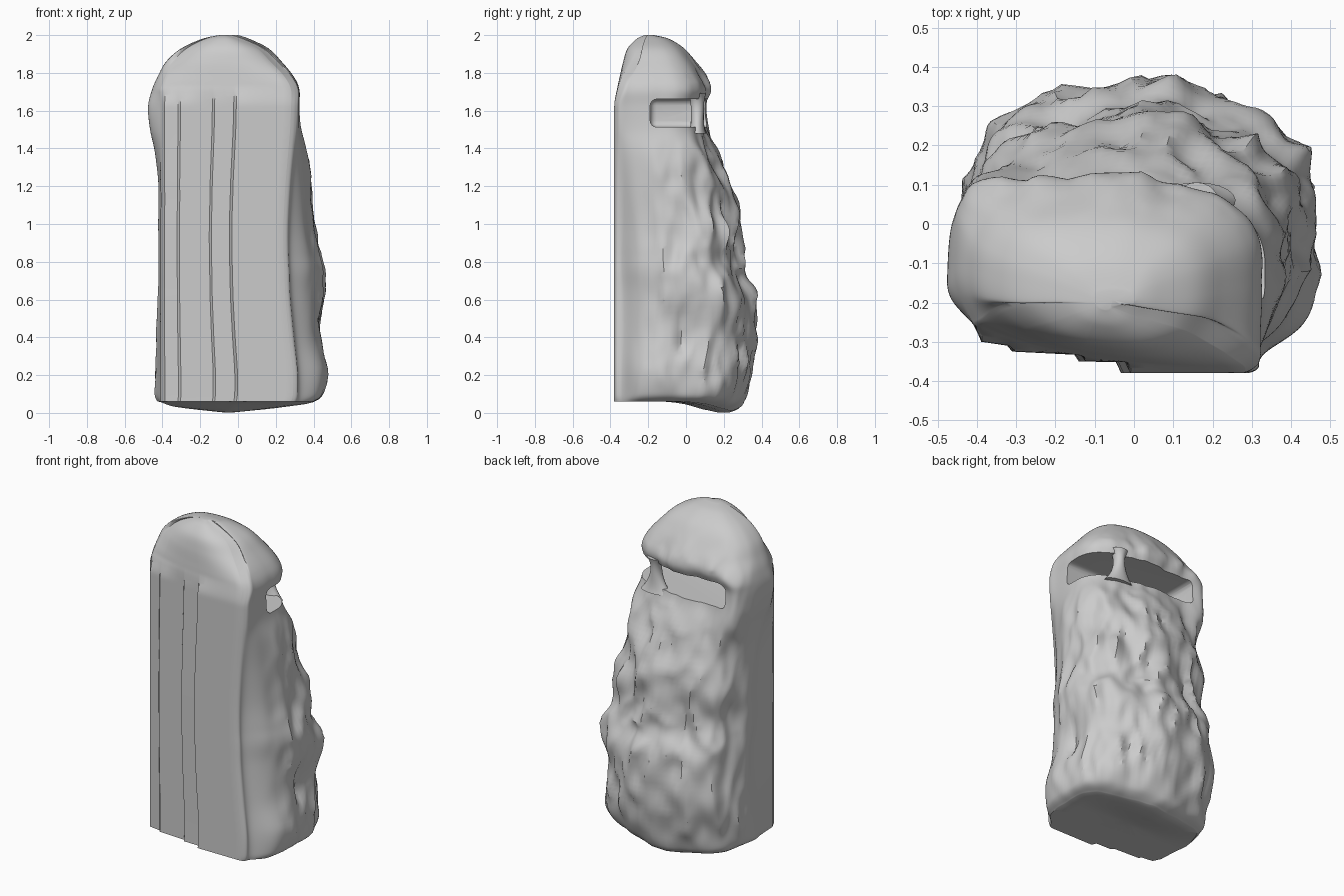
import bpy, bmesh, math
from mathutils import Vector, noise

if "Cube" in bpy.data.objects:
    bpy.data.objects.remove(bpy.data.objects["Cube"])

# height profile: z, left x, front-right corner x, widest right x, front y, back y
PROFILE = [
    (0.06, -.425, .30, .40, -.38, .23), (0.10, -.44, .31, .45, -.38, .30),
    (0.22, -.435, .31, .47, -.38, .34), (0.40, -.43, .29, .43, -.38, .375),
    (0.62, -.42, .27, .445, -.38, .365), (0.75, -.42, .265, .455, -.38, .305),
    (0.85, -.42, .26, .435, -.38, .29), (1.00, -.42, .26, .41, -.38, .295),
    (1.20, -.42, .27, .385, -.38, .23), (1.38, -.44, .285, .365, -.38, .16),
    (1.50, -.465, .295, .335, -.38, .115), (1.62, -.475, .30, .325, -.38, .10),
    (1.71, -.455, .30, .325, -.38, .125), (1.78, -.425, .265, .295, -.37, .10),
    (1.86, -.38, .19, .23, -.352, .05), (1.93, -.30, .12, .16, -.325, -.01),
    (1.98, -.19, .02, .06, -.27, -.09), (2.00, -.10, -.04, .0, -.22, -.17)]
# stepped front face: x, setback
STEPS = [(-.41, .125), (-.397, .10), (-.388, .08), (-.318, .07), (-.305, .055),
         (-.138, .047), (-.126, .03), (-.026, .028), (-.012, .0), (.10, .0),
         (.19, .0), (.275, .0)]


def smooth(a, b, v):
    t = max(0, min(1, (v - a) / (b - a)))
    return t * t * (3 - 2 * t)


def spline(pts, n):
    """Catmull-Rom samples through a list of tuples."""
    out = []
    for i in range(len(pts) - 1):
        p0, p1, p2 = pts[max(i - 1, 0)], pts[i], pts[i + 1]
        p3 = pts[min(i + 2, len(pts) - 1)]
        for k in range(n):
            t = k / n
            out.append(tuple(.5 * (2*b + (c - a)*t + (2*a - 5*b + 4*c - d)*t*t
                                   + (3*b - a - 3*c + d)*t**3)
                             for a, b, c, d in zip(p0, p1, p2, p3)))
    return out + [pts[-1]]


def section(z, xl, xf, xr, yf, yb):
    """One horizontal outline: stepped front plus rounded sides and back."""
    d, w = yb - yf, xr - xl
    k = min(1, d / .5) if z > 1.72 else 1
    fade, dome = smooth(1.62, 1.74, z), smooth(1.72, 1.95, z)
    full = 1 - smooth(.2, .75, z)
    shoulder = smooth(1.25, 1.5, z) * (1 - smooth(1.66, 1.8, z))
    low = 1 - smooth(1.1, 1.4, z)
    xa = max(xl + .01, -.41) if z < 1.71 else xl + .045 * k
    front = []
    for (x0, s0), (x1, s1) in zip(STEPS, STEPS[1:]):
        n = max(1, round((x1 - x0) / .04))
        for i in range(n):
            t = i / n
            x, s = x0 + (x1 - x0) * t, s0 + (s1 - s0) * t
            f = (x + .41) / .685
            soft = (.06 * (1 - f) + .065 * (1 - f) ** 4 + .02 * f ** 6
                    + .08 * dome * abs(2 * f - 1) ** 3)
            s = s * (1 - fade) + soft * fade
            front.append((xa + (xf - .02 - xa) * f, yf + s * k))
    c = .02 * fade + .08 * dome
    rest = [(xf - .02, yf + c * k), (xf + .004, yf + (1.4 * c + .012) * k),
            (xf + .02 * k, yf + .07 * d + 1.3 * c * k),
            (xf + (.6 + .2 * full) * (xr - xf) + .005, yf + (.2 + .1 * dome) * d),
            (xr, yf + .45 * d), (xr - .01 * w, yf + .68 * d),
            (xr - .09 * w, yf + (.85 - .02 * low) * d),
            (xr - .25 * w, yf + (.95 - .03 * low) * d), (xr - .45 * w, yb),
            (xl + .26 * w, yf + (.97 - .03 * low) * d),
            (xl + .10 * w, yf + (.88 - .03 * low) * d + .06 * shoulder),
            (xl + .02 * w + .02 * low, yf + .72 * d + .05 * shoulder),
            (xl, yf + .55 * d), (xl + .01 * w, yf + .40 * d), front[0]]
    return front + spline(rest, 8)[:-1]


def rough(x, y, z):
    """Outward bump: strong rocky folds low on the back, faint on the cap."""
    side = max(smooth(-.10, .12, y), smooth(.28, .38, x) * smooth(-.32, -.1, y) * .8)
    amp = side * (1 - .5 * smooth(1.25, 1.5, z)) * (.3 + .7 * smooth(.06, .25, z))
    amp *= (1 - .4 * smooth(1.72, 1.95, z)) * (1 - .4 * smooth(-.25, -.42, x)) if x > -.25 else .7
    big = noise.noise(Vector((x * 6, y * 6, z * 4)))
    fine = noise.noise(Vector((x * 15, y * 15, z * 8 + 5)))
    ridge = .22 - abs(noise.noise(Vector((x * 9, y * 9, z * 3.5 + 9))))
    return amp * (.035 * big + .02 * fine + .05 * ridge)


def loft(name, rings):
    bm = bmesh.new()
    loops = [[bm.verts.new(p) for p in r] for r in rings]
    for a, b in zip(loops, loops[1:]):
        for j in range(len(a)):
            k = (j + 1) % len(a)
            bm.faces.new((a[j], a[k], b[k], b[j]))
    for loop, flip in ((loops[0], True), (loops[-1], False)):
        c = bm.verts.new(sum((v.co for v in loop), Vector()) / len(loop))
        for j in range(len(loop)):
            p, q = loop[j], loop[(j + 1) % len(loop)]
            bm.faces.new((q, p, c) if flip else (p, q, c))
    me = bpy.data.meshes.new(name)
    bm.to_mesh(me)
    bm.free()
    ob = bpy.data.objects.new(name, me)
    bpy.context.collection.objects.link(ob)
    return ob


# standing stone body with domed cap
rings = []
for z, xl, xf, xr, yf, yb in spline(PROFILE, 7):
    ring = []
    for x, y in section(z, xl, xf, xr, yf, yb):
        side = max(smooth(-.10, .12, y), smooth(.28, .38, x) * smooth(-.32, -.1, y))
        b = rough(x, y, z) * (1 if side > 0 else 0)
        n = Vector((x * .8, y + .1)).normalized()
        dip = .06 * smooth(-.05, .2, y) * (1 - smooth(.06, .35, z))
        dip *= max(0, 1 - abs(x + .05) / .6)
        ring.append((x + n.x * b * side, y + n.y * b * side, z - dip))
    rings.append(ring)
# underside, sinking toward the back
base = rings[0]
for s in (.8, .5, .2):
    under = []
    for x, y, z in base:
        px, py = x * s, -.05 + (y + .05) * s
        under.append((px, py, .06 - .06 * smooth(-.1, .2, py) * max(0, 1 - abs(px + .05) / .6)))
    rings.insert(0, under)
stone = loft("standing_stone", rings)

# recess under the cap, open to the right and the back
bpy.ops.mesh.primitive_cube_add(size=1, location=(.17, .205, 1.587))
cutter = bpy.context.object
cutter.name = "recess_cutter"
cutter.scale = (1.02, .79, .148)
bpy.ops.object.transform_apply(location=False, rotation=False, scale=True)
bev = cutter.modifiers.new("round", 'BEVEL')
bev.width, bev.segments = .035, 4
cutter.hide_render = True
cut = stone.modifiers.new("recess", 'BOOLEAN')
cut.operation, cut.solver, cut.object = 'DIFFERENCE', 'EXACT', cutter
bpy.context.view_layer.objects.active = stone
bpy.ops.object.modifier_apply(modifier=cut.name)
bpy.data.objects.remove(cutter, do_unlink=True)

# flared pillar holding up the back of the cap, on a broad rocky foot
pillar_rings = []
for i in range(15):
    t = i / 14
    rx = .024 + .075 * (1 - t) ** 2.5 + .03 * t ** 6
    ry = .034 + .012 * abs(2 * t - 1) ** 3
    pillar_rings.append([(.16 + rx * math.cos(a), .06 + ry * math.sin(a),
                          1.48 + .21 * t) for a in (j * math.tau / 20 for j in range(20))])
pillar = loft("recess_pillar", pillar_rings)

for ob in (stone, pillar):
    bpy.ops.object.select_all(action='DESELECT')
    ob.select_set(True)
    bpy.context.view_layer.objects.active = ob
    bpy.ops.object.shade_smooth_by_angle(angle=math.radians(35))
